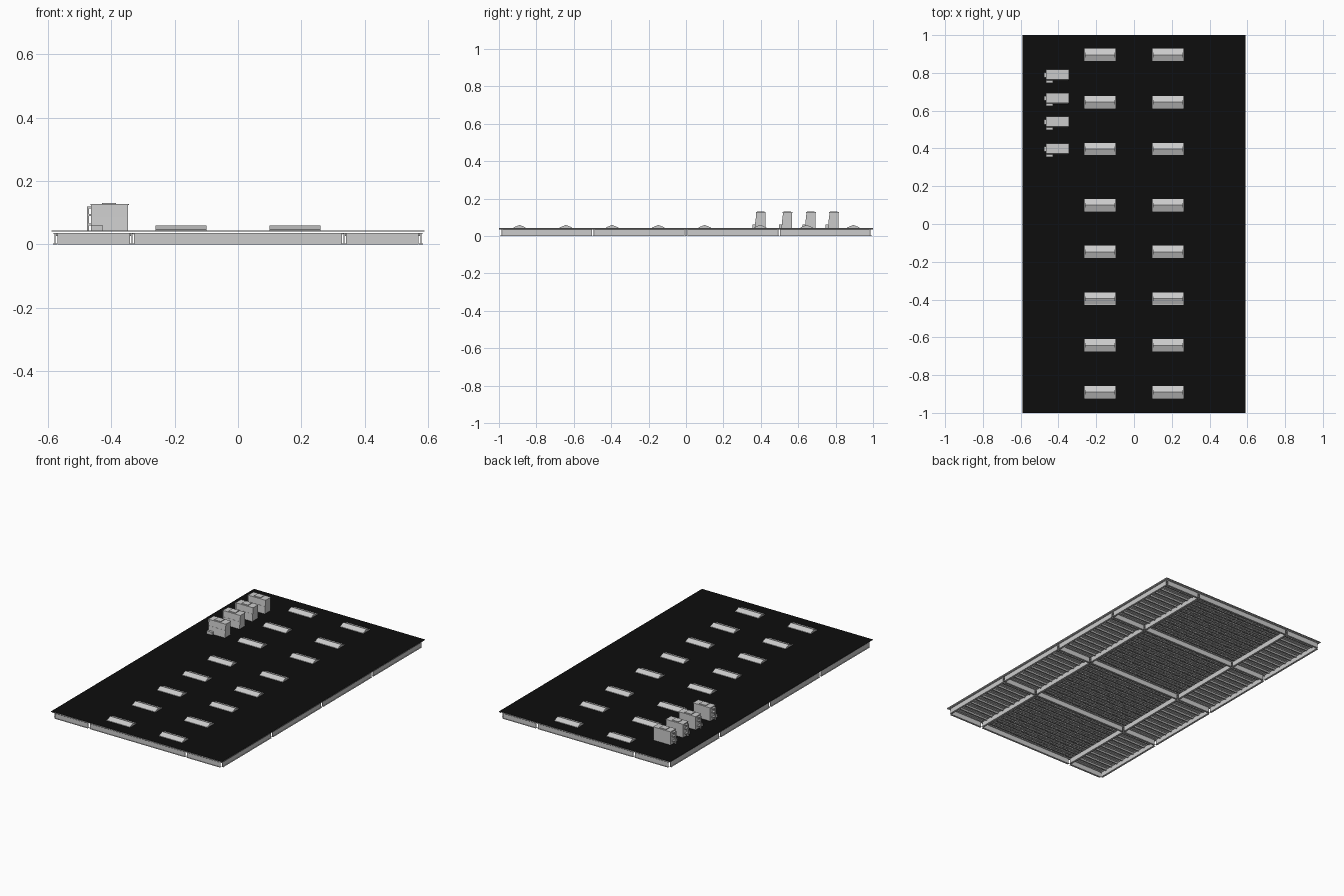
import bpy, bmesh, math
from mathutils import Vector, Matrix

cube = bpy.data.objects.get("Cube")
if cube:
    bpy.data.objects.remove(cube, do_unlink=True)


def material(name, rgb):
    m = bpy.data.materials.new(name)
    m.use_nodes = True
    m.diffuse_color = (*rgb, 1)
    m.node_tree.nodes["Principled BSDF"].inputs["Base Color"].default_value = (*rgb, 1)
    return m


GREY = material("light grey", (0.6, 0.6, 0.6))
BLACK = material("roof black", (0.004, 0.004, 0.004))


def add_box(bm, x0, x1, y0, y1, z0, z1):
    """Axis-aligned box from its limits."""
    mat = Matrix.Translation(((x0 + x1) / 2, (y0 + y1) / 2, (z0 + z1) / 2))
    mat = mat @ Matrix.Diagonal((x1 - x0, y1 - y0, z1 - z0, 1))
    return bmesh.ops.create_cube(bm, size=1, matrix=mat)["verts"]


def add_strut(bm, a, b, t):
    """Thin square bar between two points."""
    a, b = Vector(a), Vector(b)
    d = b - a
    mat = Matrix.Translation((a + b) / 2) @ d.to_track_quat('Z', 'Y').to_matrix().to_4x4()
    bmesh.ops.create_cube(bm, size=1, matrix=mat @ Matrix.Diagonal((t, t, d.length, 1)))


def add_prism(bm, profile, x0, x1):
    """Extrude a (y, z) profile along x."""
    f = bm.faces.new([bm.verts.new((x0, y, z)) for y, z in profile])
    ext = bmesh.ops.extrude_face_region(bm, geom=[f])
    verts = [v for v in ext["geom"] if isinstance(v, bmesh.types.BMVert)]
    bmesh.ops.translate(bm, verts=verts, vec=(x1 - x0, 0, 0))


def finish(bm, name, mats=(GREY,), rule=None):
    bmesh.ops.recalc_face_normals(bm, faces=bm.faces[:])
    bm.normal_update()
    if rule:
        for f in bm.faces:
            f.material_index = rule(f)
    me = bpy.data.meshes.new(name)
    bm.to_mesh(me)
    bm.free()
    for m in mats:
        me.materials.append(m)
    ob = bpy.data.objects.new(name, me)
    bpy.context.collection.objects.link(ob)
    return ob


HX, HY = 0.59, 1.0          # roof half sizes
BEAM_TOP, DECK_TOP, ROOF = 0.036, 0.040, 0.043
XS = [-0.578, -0.335, 0.335, 0.578]
YS = [-0.988, -0.495, 0.0, 0.495, 0.988]
GAP = 0.007                 # open space left at each grid node

# Roof membrane, black on the upper face
bm = bmesh.new()
add_box(bm, -HX, HX, -HY, HY, DECK_TOP, ROOF)
finish(bm, "roof_slab", (GREY, BLACK), lambda f: 1 if f.normal.z > 0.5 else 0)

# Fluted metal deck under the membrane, flutes running front to back
bm = bmesh.new()
count = 59
pitch = 2 * HX / count
rows = []
for i in range(count):
    x = -HX + i * pitch
    for fx, z in ((0, DECK_TOP), (0.35, DECK_TOP), (0.5, BEAM_TOP), (0.85, BEAM_TOP)):
        rows.append((x + fx * pitch, z))
rows.append((HX, DECK_TOP))
pairs = [(bm.verts.new((x, -HY, z - 0.0002)), bm.verts.new((x, HY, z - 0.0002))) for x, z in rows]
for (a, b), (c, d) in zip(pairs, pairs[1:]):
    bm.faces.new((a, b, d, c))
deck = finish(bm, "fluted_deck")
for p in deck.data.polygons:
    if p.normal.z > 0:
        p.flip()


# I-section frame beams, one piece per bay
def add_i_beam(bm, axis, pos, a, b):
    for half, z0, z1 in ((0.006, 0, 0.002), (0.0015, 0.002, 0.034), (0.006, 0.034, BEAM_TOP)):
        if axis == 'x':
            add_box(bm, a, b, pos - half, pos + half, z0, z1)
        else:
            add_box(bm, pos - half, pos + half, a, b, z0, z1)


bm = bmesh.new()
for y in YS:
    for a, b in zip(XS, XS[1:]):
        add_i_beam(bm, 'x', y, a + GAP, b - GAP)
finish(bm, "cross_beams")
bm = bmesh.new()
for x in XS:
    for a, b in zip(YS, YS[1:]):
        add_i_beam(bm, 'y', x, a + GAP, b - GAP)
finish(bm, "long_beams")

# Joists between the beams: open-web in the wide bay, shallow in the side bays
wide, side = bmesh.new(), bmesh.new()
JOISTS = 9
for a, b in zip(YS, YS[1:]):
    for j in range(1, JOISTS + 1):
        y = a + (b - a) * j / (JOISTS + 1)
        x0, x1 = XS[1] + 0.003, XS[2] - 0.003
        add_box(wide, x0, x1, y - 0.004, y + 0.004, 0.034, BEAM_TOP)
        add_box(wide, x0 + 0.02, x1 - 0.02, y - 0.004, y + 0.004, 0.012, 0.014)
        n = 24
        for k in range(n):
            za, zb = (0.034, 0.014) if k % 2 == 0 else (0.014, 0.034)
            step = (x1 - x0) / n
            add_strut(wide, (x0 + k * step, y, za), (x0 + (k + 1) * step, y, zb), 0.002)
        for p, q in ((XS[0], XS[1]), (XS[2], XS[3])):
            add_box(side, p + 0.003, q - 0.003, y - 0.004, y + 0.004, 0.026, BEAM_TOP)
finish(wide, "open_web_joists")
finish(side, "side_joists")

# Ridged skylights on low curbs
bm = bmesh.new()
for y in (0.895, 0.645, 0.397, 0.10, -0.148, -0.395, -0.642, -0.89):
    for x in (-0.18, 0.18):
        add_box(bm, x - 0.081, x + 0.081, y - 0.033, y + 0.033, ROOF, 0.046)
        add_prism(bm, [(y - 0.032, 0.046), (y + 0.032, 0.046), (y, 0.059)], x - 0.08, x + 0.08)
finish(bm, "skylights")

# Rooftop air units
for i, y in enumerate((0.791, 0.668, 0.5425, 0.3995)):
    bm = bmesh.new()
    # lower and upper cabinet with a slightly raked front
    add_prism(bm, [(y - 0.032, ROOF), (y + 0.0245, ROOF), (y + 0.0245, 0.088),
                   (y - 0.028, 0.088)], -0.464, -0.347)
    add_prism(bm, [(y - 0.027, 0.088), (y + 0.0245, 0.088), (y + 0.0245, 0.124),
                   (y - 0.024, 0.124)], -0.464, -0.347)
    # lid and fan cover
    add_box(bm, -0.466, -0.345, y - 0.0265, y + 0.0265, 0.124, 0.127)
    add_box(bm, -0.43, -0.385, y - 0.02, y + 0.02, 0.127, 0.131)
    # small control box at the foot
    add_box(bm, -0.465, -0.428, y - 0.044, y - 0.028, ROOF, 0.061)
    # side pipe with brackets
    add_strut(bm, (-0.474, y - 0.01, ROOF), (-0.474, y - 0.01, 0.12), 0.007)
    for z in (0.06, 0.09, 0.113):
        add_box(bm, -0.477, -0.463, y - 0.015, y + 0.01, z, z + 0.006)
    finish(bm, f"air_unit_{i + 1}")
